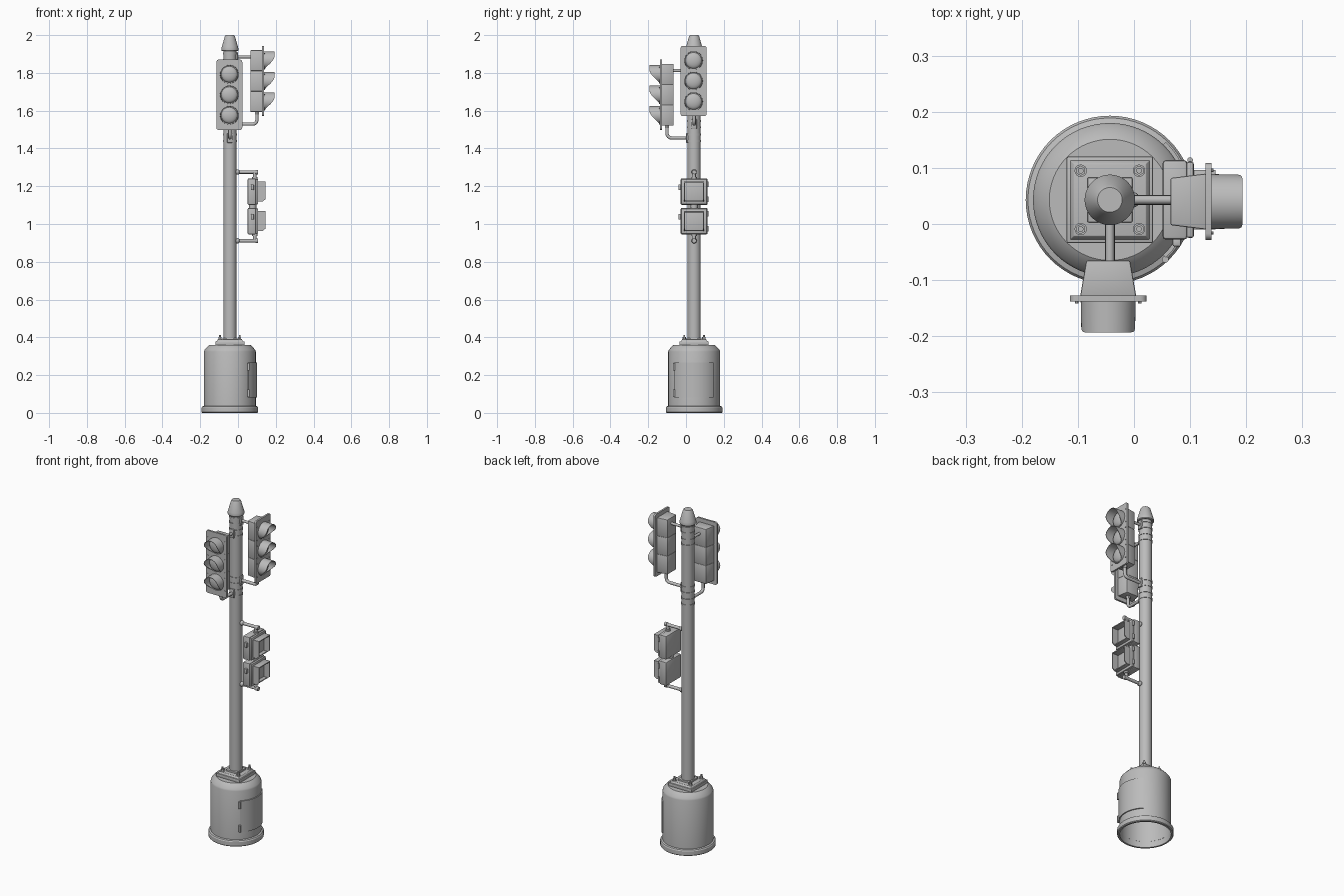
import bpy, bmesh, math
from mathutils import Matrix, Vector

if "Cube" in bpy.data.objects:
    bpy.data.objects.remove(bpy.data.objects["Cube"])

grey = bpy.data.materials.new("plain_grey")
grey.diffuse_color = (0.5, 0.5, 0.5, 1)
grey.use_nodes = True
grey.node_tree.nodes["Principled BSDF"].inputs["Base Color"].default_value = grey.diffuse_color
POLE = Matrix.Translation((-0.043, 0.043, 0))   # everything is laid out around the pole axis
RIGHT, FRONT = POLE, POLE @ Matrix.Rotation(-math.pi / 2, 4, 'Z')


def finish(name, bm, frame=POLE, angle=35):
    bmesh.ops.recalc_face_normals(bm, faces=bm.faces)
    me = bpy.data.meshes.new(name)
    bm.to_mesh(me)
    bm.free()
    me.shade_smooth()
    me.set_sharp_from_angle(angle=math.radians(angle))
    me.materials.append(grey)
    ob = bpy.data.objects.new(name, me)
    ob.matrix_world = frame
    bpy.context.collection.objects.link(ob)
    return ob


def box(name, lo, hi, bevel=0.004, frame=POLE, back=1.0, top=1.0):
    """Box between two corners; back narrows the -x end, top narrows the +z end."""
    lo, hi = Vector(lo), Vector(hi)
    c, s = (lo + hi) / 2, hi - lo
    bm = bmesh.new()
    bmesh.ops.create_cube(bm, size=1)
    for v in bm.verts:
        if v.co.x < 0:
            v.co.y *= back
        if v.co.z > 0:
            v.co.x *= top
            v.co.y *= top
        v.co = Vector((v.co.x * s.x, v.co.y * s.y, v.co.z * s.z)) + c
    if bevel:
        bmesh.ops.bevel(bm, geom=bm.edges[:], offset=bevel, segments=2, profile=0.5, affect='EDGES')
    return finish(name, bm, frame)


def rod(name, a, b, r, frame=POLE, seg=16, r2=None):
    a, b = Vector(a), Vector(b)
    bm = bmesh.new()
    m = Matrix.Translation((a + b) / 2) @ (b - a).to_track_quat('Z', 'Y').to_matrix().to_4x4()
    bmesh.ops.create_cone(bm, cap_ends=True, segments=seg, radius1=r, radius2=r if r2 is None else r2,
                          depth=(b - a).length, matrix=m)
    return finish(name, bm, frame)


def ball(name, c, r, frame=POLE):
    bm = bmesh.new()
    bmesh.ops.create_uvsphere(bm, u_segments=16, v_segments=10, radius=r, matrix=Matrix.Translation(c))
    return finish(name, bm, frame)


def lathe(name, profile, seg=64, m=Matrix(), frame=POLE):
    bm = bmesh.new()
    vs = [bm.verts.new((r, 0, z)) for r, z in profile]
    es = [bm.edges.new(p) for p in zip(vs, vs[1:])]
    bmesh.ops.spin(bm, geom=vs + es, cent=(0, 0, 0), axis=(0, 0, 1), angle=2 * math.pi, steps=seg)
    bmesh.ops.remove_doubles(bm, verts=bm.verts, dist=1e-5)
    bmesh.ops.transform(bm, matrix=m, verts=bm.verts)
    return finish(name, bm, frame, 30)


def pipe(name, pts, r, frame):
    cu = bpy.data.curves.new(name, 'CURVE')
    cu.dimensions, cu.bevel_depth, cu.bevel_resolution, cu.use_fill_caps = '3D', r, 3, True
    sp = cu.splines.new('POLY')
    sp.points.add(len(pts) - 1)
    for p, co in zip(sp.points, pts):
        p.co = (*co, 1)
    cu.materials.append(grey)
    ob = bpy.data.objects.new(name, cu)
    ob.matrix_world = frame
    bpy.context.collection.objects.link(ob)


# Base barrel, hollow from below, with foot ring
lathe("base_barrel", [(0.136, 0), (0.146, 0), (0.15, 0.004), (0.15, 0.028), (0.146, 0.034), (0.137, 0.037),
                      (0.137, 0.325), (0.134, 0.334), (0.115, 0.355), (0.108, 0.36), (0, 0.36)])
lathe("foot_ring_inside", [(0.136, 0), (0.136, 0.036)])

# Curved access door with hinges and latch
bm = bmesh.new()
N = 14
for i in range(N):
    a0, a1 = (math.radians(-46 + 92 * k / N) for k in (i, i + 1))
    bm.faces.new([bm.verts.new((0.136 * math.cos(a), 0.136 * math.sin(a), z))
                  for a, z in ((a0, 0.082), (a1, 0.082), (a1, 0.268), (a0, 0.268))])
bmesh.ops.remove_doubles(bm, verts=bm.verts, dist=1e-5)
ret = bmesh.ops.extrude_face_region(bm, geom=bm.faces[:])
for v in [g for g in ret["geom"] if isinstance(g, bmesh.types.BMVert)]:
    s = 0.1435 / 0.136
    v.co.x *= s
    v.co.y *= s
finish("access_door", bm)
ha = math.radians(-47)
hx, hy = 0.145 * math.cos(ha), 0.145 * math.sin(ha)
for z in (0.105, 0.245):
    rod("door_hinge", (hx, hy, z - 0.02), (hx, hy, z + 0.02), 0.006)

# Mounting plates and bolts
box("mount_plate", (-0.077, -0.077, 0.357), (0.077, 0.077, 0.378), 0.003)
box("mount_plate_top", (-0.073, -0.073, 0.374), (0.073, 0.073, 0.388), 0.001, top=0.88)
box("pole_socket", (-0.04, -0.04, 0.38), (0.04, 0.04, 0.397), 0.002)
for sx in (-1, 1):
    for sy in (-1, 1):
        x, y = sx * 0.052, sy * 0.052
        rod("bolt_washer", (x, y, 0.38), (x, y, 0.392), 0.011)
        rod("bolt_nut", (x, y, 0.39), (x, y, 0.402), 0.009, seg=6)
        rod("bolt_stud", (x, y, 0.4), (x, y, 0.413), 0.005)

# Pole and cap
rod("pole", (0, 0, 0.36), (0, 0, 1.93), 0.035, seg=48)
lathe("pole_cap", [(0, 1.915), (0.042, 1.915), (0.045, 1.919), (0.045, 1.93), (0.043, 1.937), (0.027, 1.993),
                   (0.022, 2.0), (0, 2.0)], 48)


def signal(side, frame, zc):
    """Three-lamp signal facing local +x, centred at height zc."""
    yc = -0.003
    for i in (-1, 0, 1):
        z = zc + i * 0.1085
        box(side + "_lamp_housing", (0.108, yc - 0.05, z - 0.0545), (0.172, yc + 0.05, z + 0.0545),
            0.003, frame, back=0.78 if side == "front" else 0.84)
        # domed lens
        turn = Matrix.Translation((0.181, yc, z)) @ Matrix.Rotation(math.pi / 2, 4, 'Y')
        lathe(side + "_lens", [(0.043 * math.cos(t), 0.018 * math.sin(t))
                               for t in [k * math.pi / 12 for k in range(7)]], 32, turn, frame)
        # cut-away visor
        bm = bmesh.new()
        rows, S = [], 48
        for k in range(S):
            a = 2 * math.pi * k / S
            h = math.sin(a)
            t = min(1, max(0, (h + 0.95) / 1.45))
            L = 0.003 + 0.051 * math.sin(t * math.pi / 2) ** 1.3
            y, w = math.cos(a), h
            rows.append([bm.verts.new((0.182 + d, yc + r * y, z + r * w)) for d, r in
                         ((-0.004, 0.049), (L, 0.048), (L, 0.0455), (-0.004, 0.0455))])
        for k in range(S):
            p, q = rows[k], rows[(k + 1) % S]
            for j in range(3):
                bm.faces.new((p[j], p[j + 1], q[j + 1], q[j]))
        finish(side + "_visor", bm, frame)
        for s in (-1, 1):
            for dz in (-0.038, 0.038):
                rod(side + "_plate_screw", (0.178, yc + s * 0.056, z + dz), (0.185, yc + s * 0.056, z + dz),
                    0.003, frame, 8)
    # backing plate with rounded corners
    bm = bmesh.new()
    bmesh.ops.create_cube(bm, size=1, matrix=Matrix.Translation((0.176, yc, zc))
                          @ Matrix.Diagonal((0.011, 0.137, 0.372, 1)))
    bmesh.ops.bevel(bm, geom=[e for e in bm.edges if abs(e.verts[0].co.x - e.verts[1].co.x) > 0.005],
                    offset=0.012, segments=4, profile=0.5, affect='EDGES')
    finish(side + "_backing_plate", bm, frame)
    # upper arm, and lower arm bending up into the housing
    zu, zl, R = zc + 0.128, zc - 0.228, 0.022
    pipe(side + "_upper_arm", [(0.03, 0, zu), (0.115, 0, zu)], 0.008, frame)
    bend = [(0.143 - R + R * math.sin(t), 0, zl + R - R * math.cos(t)) for t in [k * math.pi / 12 for k in range(7)]]
    pipe(side + "_lower_arm", [(0.03, 0, zl)] + bend + [(0.143, 0, zc - 0.155)], 0.009, frame)
    rod(side + "_arm_nut", (0.143, 0, zc - 0.176), (0.143, 0, zc - 0.16), 0.013, frame, 6)
    # pole saddles and paired straps
    for zz in (zu, zl):
        box(side + "_saddle", (0.025, -0.014, zz - 0.026), (0.042, 0.014, zz + 0.026), 0.003, frame)
        for dz in (-0.017, 0.017):
            rod(side + "_strap", (0, 0, zz + dz - 0.005), (0, 0, zz + dz + 0.005), 0.0375, frame, 48)


signal("front", FRONT, 1.684)
signal("right", RIGHT, 1.757)

# Two crossing-signal boxes facing +x
for zc in (1.171, 1.015):
    box("crossing_box", (0.094, -0.071, zc - 0.07), (0.138, 0.071, zc + 0.07), 0.006)
    box("crossing_door", (0.136, -0.068, zc - 0.067), (0.15, 0.068, zc + 0.067), 0.005)
    # hood: roof, cheeks and short sill
    box("hood_roof", (0.146, -0.053, zc + 0.047), (0.188, 0.053, zc + 0.053), 0.001)
    box("hood_sill", (0.146, -0.053, zc - 0.053), (0.172, 0.053, zc - 0.047), 0.001)
    for s in (-1, 1):
        bm = bmesh.new()
        f = bm.faces.new([bm.verts.new((x, s * 0.053, zc + z)) for x, z in
                          ((0.146, -0.053), (0.172, -0.053), (0.188, -0.04), (0.188, 0.053), (0.146, 0.053))])
        g = bmesh.ops.extrude_face_region(bm, geom=[f])["geom"]
        for v in g:
            if isinstance(v, bmesh.types.BMVert):
                v.co.y -= s * 0.006
        finish("hood_cheek", bm)
    # latch on the side
    box("box_latch", (0.112, -0.083, zc + 0.008), (0.127, -0.068, zc + 0.038), 0.003)
    for dz in (-0.04, 0.04):
        rod("box_hinge", (0.143, 0.071, zc + dz - 0.014), (0.143, 0.071, zc + dz + 0.014), 0.005)
rod("box_coupling", (0.12, 0, 1.08), (0.12, 0, 1.106), 0.02)

# Arms carrying the crossing boxes
for z, d in ((1.275, -1), (0.911, 1)):
    ball("arm_ball", (0.04, 0, z), 0.014)
    rod("arm_flange", (0.03, 0, z), (0.045, 0, z), 0.012)
    rod("box_arm", (0.03, 0, z), (0.142, 0, z), 0.009)
    rod("arm_end_cap", (0.136, 0, z), (0.15, 0, z), 0.012)
    rod("arm_drop", (0.132, 0, z), (0.132, 0, z + d * 0.04), 0.009)
    rod("drop_collar", (0.132, 0, z + d * 0.026), (0.132, 0, z + d * 0.036), 0.014)
